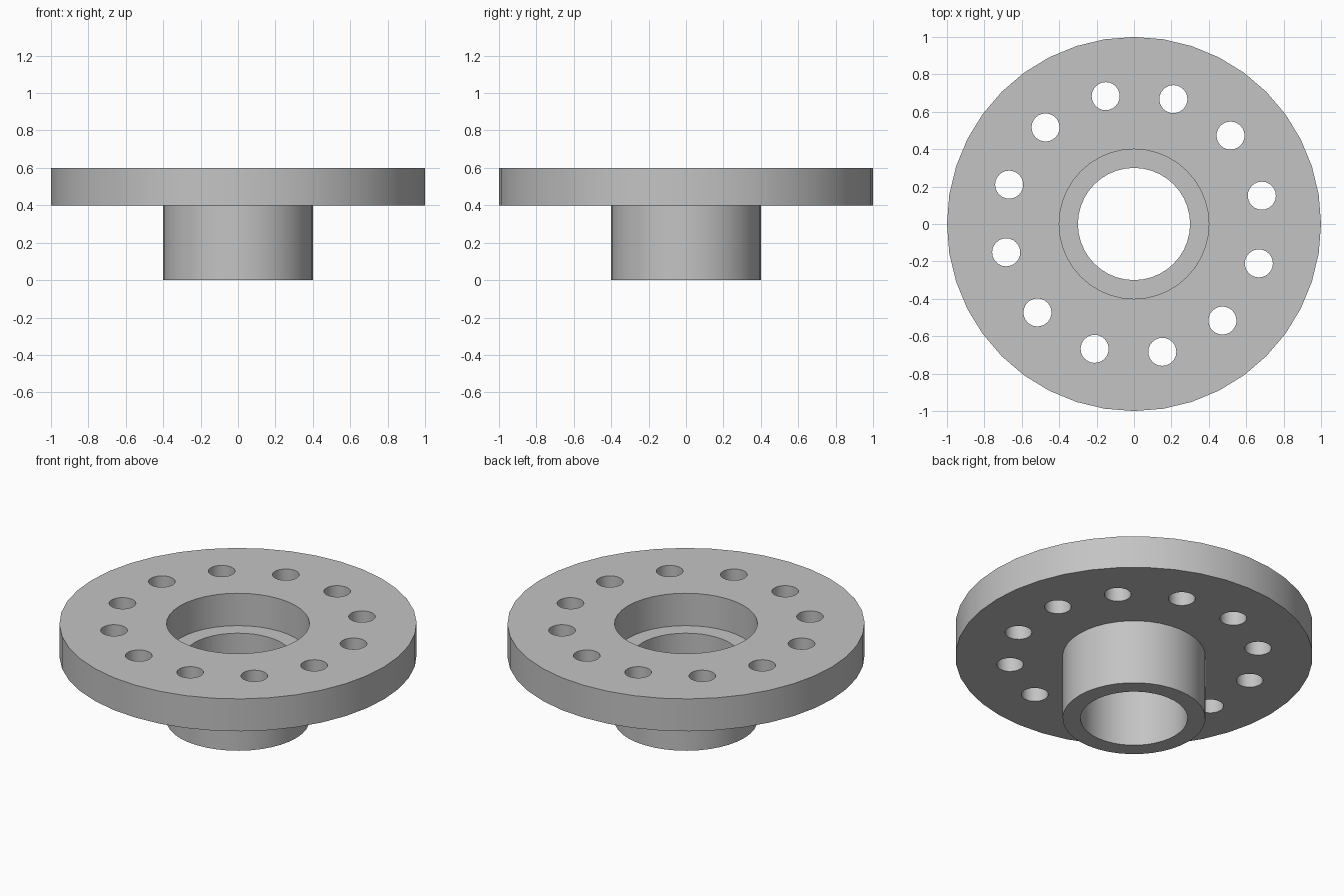
import bpy, bmesh
from math import cos, sin, radians, tau

cube = bpy.data.objects.get("Cube")
if cube:
    bpy.data.objects.remove(cube, do_unlink=True)

# Plain grey finish
GREY = (0.55, 0.55, 0.55, 1)
metal = bpy.data.materials.new("plain_grey")
metal.use_nodes = True
metal.diffuse_color = GREY
metal.node_tree.nodes["Principled BSDF"].inputs["Base Color"].default_value = GREY


def add_circle(bm, radius, segments, z, cx=0.0, cy=0.0):
    """Add a closed ring of edges."""
    verts = [bm.verts.new((cx + radius * cos(tau * i / segments),
                           cy + radius * sin(tau * i / segments), z))
             for i in range(segments)]
    return [bm.edges.new((verts[i - 1], verts[i])) for i in range(segments)]


def pierced_disc(name, radius, bottom, top, holes):
    """Fill a circle around its holes (x, y, radius, segments), then extrude it."""
    bm = bmesh.new()
    edges = add_circle(bm, radius, 40, bottom)
    for x, y, r, segments in holes:
        edges += add_circle(bm, r, segments, bottom, x, y)
    bmesh.ops.triangle_fill(bm, edges=edges, use_beauty=True, normal=(0, 0, -1))
    extruded = bmesh.ops.extrude_face_region(bm, geom=bm.faces[:], use_keep_orig=True)
    moved = [g for g in extruded["geom"] if isinstance(g, bmesh.types.BMVert)]
    bmesh.ops.translate(bm, verts=moved, vec=(0, 0, top - bottom))
    bmesh.ops.recalc_face_normals(bm, faces=bm.faces[:])
    mesh = bpy.data.meshes.new(name)
    bm.to_mesh(mesh)
    bm.free()
    mesh.materials.append(metal)
    obj = bpy.data.objects.new(name, mesh)
    bpy.context.collection.objects.link(obj)
    bpy.ops.object.select_all(action="DESELECT")
    obj.select_set(True)
    bpy.context.view_layer.objects.active = obj
    bpy.ops.object.shade_smooth_by_angle(angle=radians(30))
    return obj


# Flange with a wide bore and a circle of bolt holes
bolt_angles = [radians(12.5 + 30 * i) for i in range(12)]
bolt_holes = [(0.7 * cos(a), 0.7 * sin(a), 0.075, 24) for a in bolt_angles]
pierced_disc("flange", 1.0, 0.4, 0.6, [(0, 0, 0.4, 40)] + bolt_holes)

# Hub tube below, its narrower bore leaving a ledge inside the flange
pierced_disc("hub", 0.4, 0.0, 0.4, [(0, 0, 0.3, 40)])
